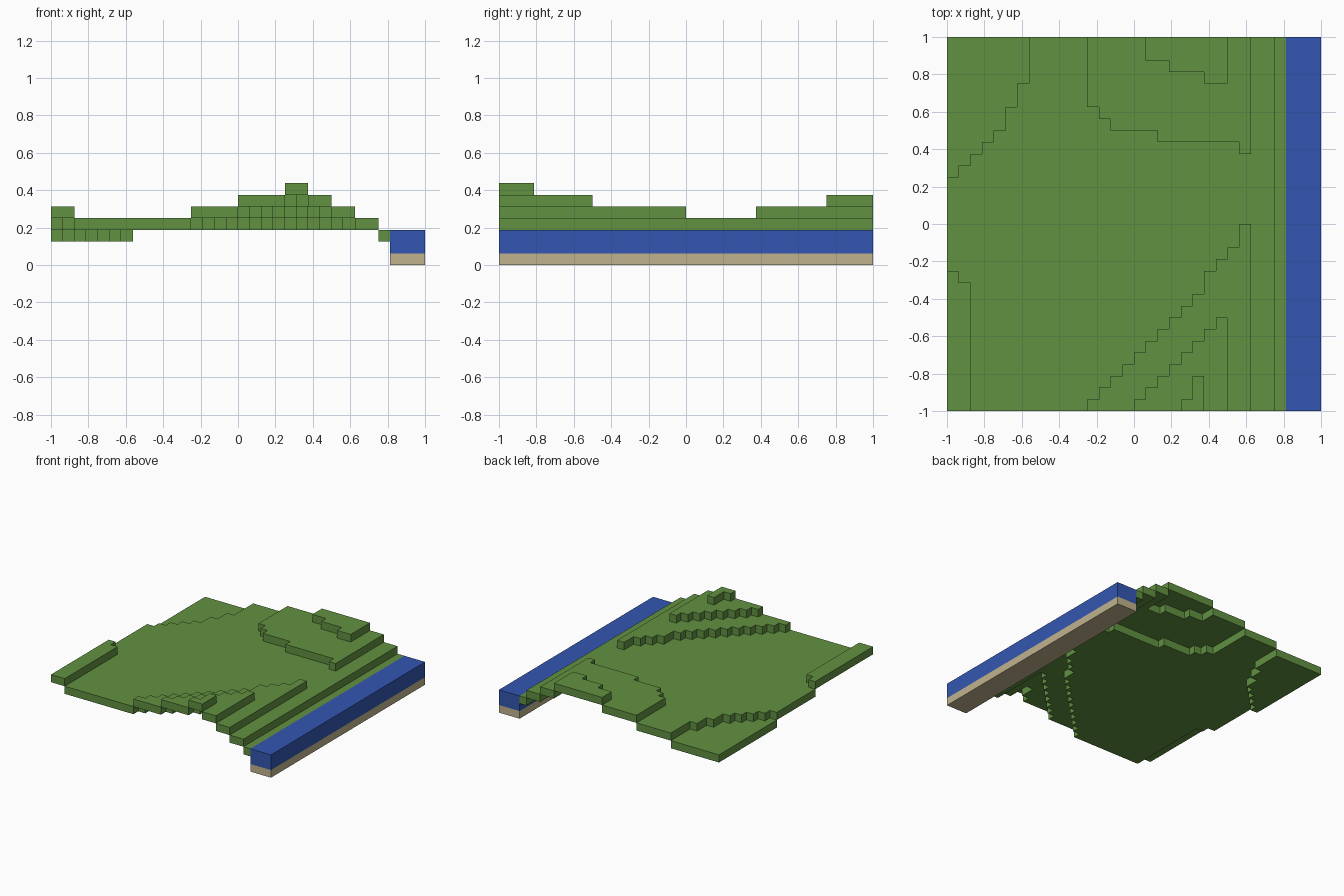
import bpy
import bmesh

if "Cube" in bpy.data.objects:
    bpy.data.objects.remove(bpy.data.objects["Cube"])

N = 32             # cells per side
U = 2 / N          # cell size


def material(name, rgb):
    m = bpy.data.materials.new(name)
    m.use_nodes = True
    m.diffuse_color = (*rgb, 1)
    m.node_tree.nodes["Principled BSDF"].inputs["Base Color"].default_value = (*rgb, 1)
    return m


GRASS = material("grass green", (0.12, 0.285, 0.053))
WATER = material("water blue", (0.033, 0.094, 0.44))
SAND = material("sand beige", (0.53, 0.456, 0.27))


def slab(name, cells, level, thick, mat):
    """Closed slab covering the given grid cells."""
    bm = bmesh.new()
    corners = {}

    def corner(i, j):
        if (i, j) not in corners:
            corners[i, j] = bm.verts.new((i * U - 1, j * U - 1, level * U))
        return corners[i, j]

    for i, j in cells:
        bm.faces.new([corner(i, j), corner(i + 1, j), corner(i + 1, j + 1), corner(i, j + 1)])
    top = bmesh.ops.extrude_face_region(bm, geom=bm.faces[:])["geom"]
    bmesh.ops.translate(bm, vec=(0, 0, thick * U),
                        verts=[g for g in top if isinstance(g, bmesh.types.BMVert)])
    bmesh.ops.recalc_face_normals(bm, faces=bm.faces[:])
    bmesh.ops.dissolve_limit(bm, angle_limit=0.02, verts=bm.verts[:], edges=bm.edges[:])
    mesh = bpy.data.meshes.new(name)
    bm.to_mesh(mesh)
    bm.free()
    mesh.materials.append(mat)
    bpy.context.collection.objects.link(bpy.data.objects.new(name, mesh))


# Terrace outlines: first column, then depth in cells from the front or back edge
FRONT_TERRACES = [
    (0, [12, 11]),
    (12, [1, 2, 3, 4, 5, 6, 7, 8, 9, 10, 12, 13, 14, 16]),
    (16, range(1, 9)),
    (20, [1, 3]),
]
BACK_TERRACES = [
    (12, [6, 7] + [8] * 4 + [9] * 7 + [10]),
    (17, [2, 2, 3, 3, 3, 4, 4]),
]
BACK_HOLLOW = (0, [12, 11, 10, 9, 8, 6, 4])
SHORE, WATERLINE = 28, 29


def inside(terrace, i, depth):
    start, depths = terrace
    return 0 <= i - start < len(depths) and depth < depths[i - start]


def height(i, j):
    back = N - 1 - j
    if i == SHORE or inside(BACK_HOLLOW, i, back):
        return 2
    return (3 + sum(inside(t, i, j) for t in FRONT_TERRACES)
            + sum(inside(t, i, back) for t in BACK_TERRACES))


# Grass, one layer per height
layers = {2: "low_grass", 3: "meadow", 4: "lower_terrace", 5: "upper_terrace", 6: "hilltop"}
land = [(i, j) for i in range(WATERLINE) for j in range(N)]
for level, name in layers.items():
    slab(name, [c for c in land if height(*c) == level], level, 1, GRASS)

# River along the left edge, over its sand bed
river = [(i, j) for i in range(WATERLINE, N) for j in range(N)]
slab("river_bed", river, 0, 1, SAND)
slab("river_water", river, 1, 2, WATER)
